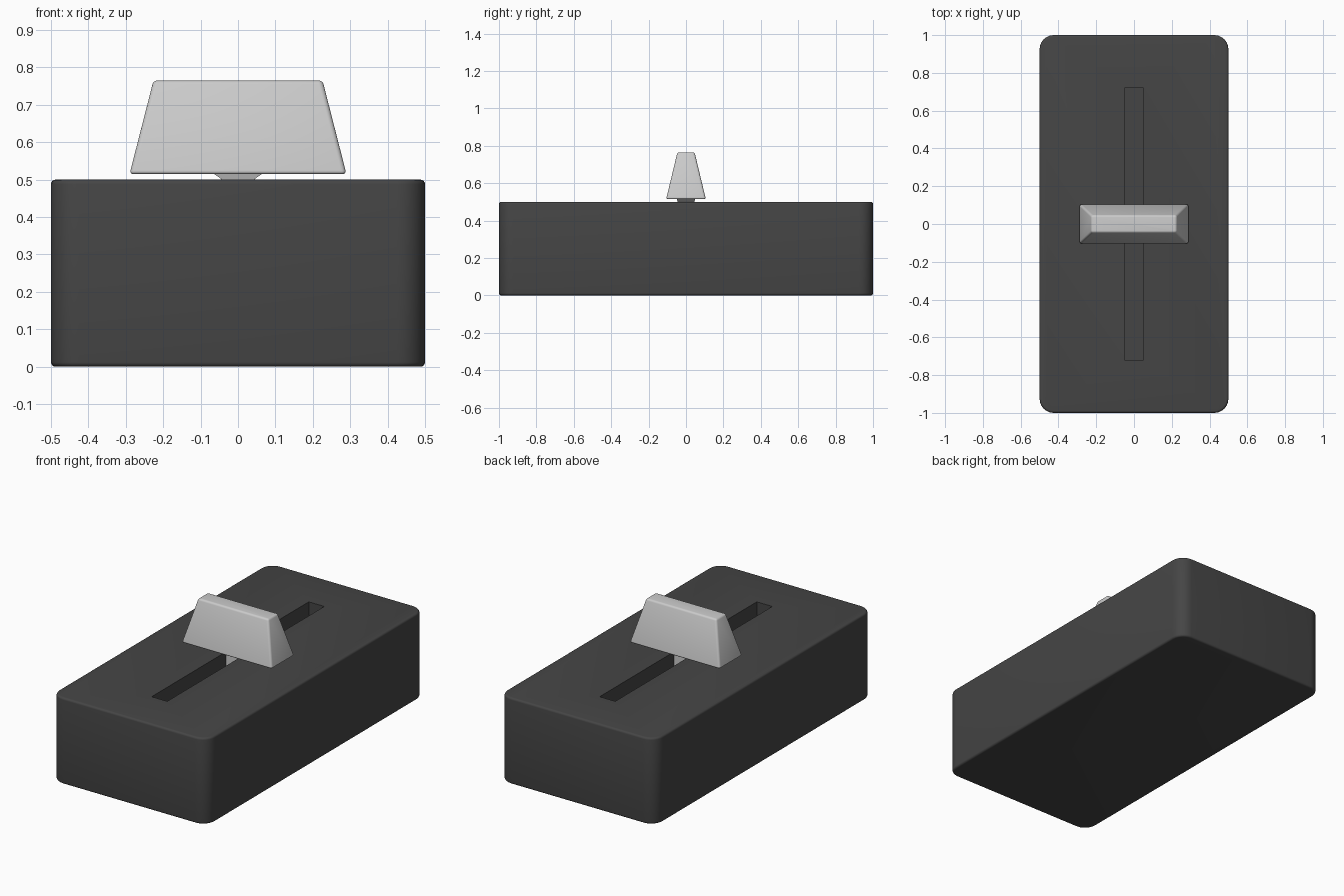
import bpy, bmesh
from math import radians

if "Cube" in bpy.data.objects:
    bpy.data.objects.remove(bpy.data.objects["Cube"])


def frustum(name, bottom, top, z0, z1, side_r=0, side_seg=1, rim_r=0, rim_seg=1, colour=None):
    """Tapered box from half sizes, with rounded side edges and rims."""
    bm = bmesh.new()
    bmesh.ops.create_cube(bm, size=2)
    for v in bm.verts:
        hx, hy = top if v.co.z > 0 else bottom
        v.co = (v.co.x * hx, v.co.y * hy, z1 if v.co.z > 0 else z0)
    if side_r:
        sides = [e for e in bm.edges if abs(e.verts[0].co.z - e.verts[1].co.z) > 1e-4]
        bmesh.ops.bevel(bm, geom=sides, offset=side_r, segments=side_seg,
                        profile=0.5, affect='EDGES')
    if rim_r:
        bm.normal_update()
        rims = [e for e in bm.edges if abs(e.verts[0].co.z - e.verts[1].co.z) < 1e-4]
        bmesh.ops.bevel(bm, geom=rims, offset=rim_r, segments=rim_seg,
                        profile=0.5, affect='EDGES')
    bmesh.ops.recalc_face_normals(bm, faces=bm.faces[:])
    mesh = bpy.data.meshes.new(name)
    bm.to_mesh(mesh)
    bm.free()
    obj = bpy.data.objects.new(name, mesh)
    bpy.context.collection.objects.link(obj)
    if colour:
        mat = bpy.data.materials.new(name)
        mat.diffuse_color = colour
        mat.use_nodes = True
        mat.node_tree.nodes["Principled BSDF"].inputs["Base Color"].default_value = mat.diffuse_color
        mesh.materials.append(mat)
    return obj


def smooth(obj):
    bpy.ops.object.select_all(action='DESELECT')
    obj.select_set(True)
    bpy.context.view_layer.objects.active = obj
    bpy.ops.object.shade_smooth_by_angle(angle=radians(35))


# Housing with a long slot cut into the top
body = frustum("housing", (0.5, 1.0), (0.5, 1.0), 0, 0.5,
               0.075, 6, 0.012, 4, (0.06, 0.06, 0.06, 1))
cutter = frustum("slot_cutter", (0.05, 0.72), (0.05, 0.72), 0.35, 0.6)
cutter.hide_render = True
cut = body.modifiers.new("slot", 'BOOLEAN')
cut.object = cutter
cut.operation = 'DIFFERENCE'
cut.solver = 'EXACT'
bpy.context.view_layer.objects.active = body
bpy.ops.object.modifier_apply(modifier=cut.name)
bpy.data.objects.remove(cutter)
smooth(body)

# Stem rising from the slot, flaring where it meets the knob
stem = frustum("stem", (0.045, 0.045), (0.045, 0.045), 0.35, 0.505)
flare = frustum("stem_flare", (0.045, 0.045), (0.068, 0.05), 0.502, 0.518)

# Tapered slider knob
knob = frustum("slider_knob", (0.29, 0.106), (0.226, 0.046), 0.515, 0.765,
               0.012, 4, 0.01, 4)
smooth(knob)
